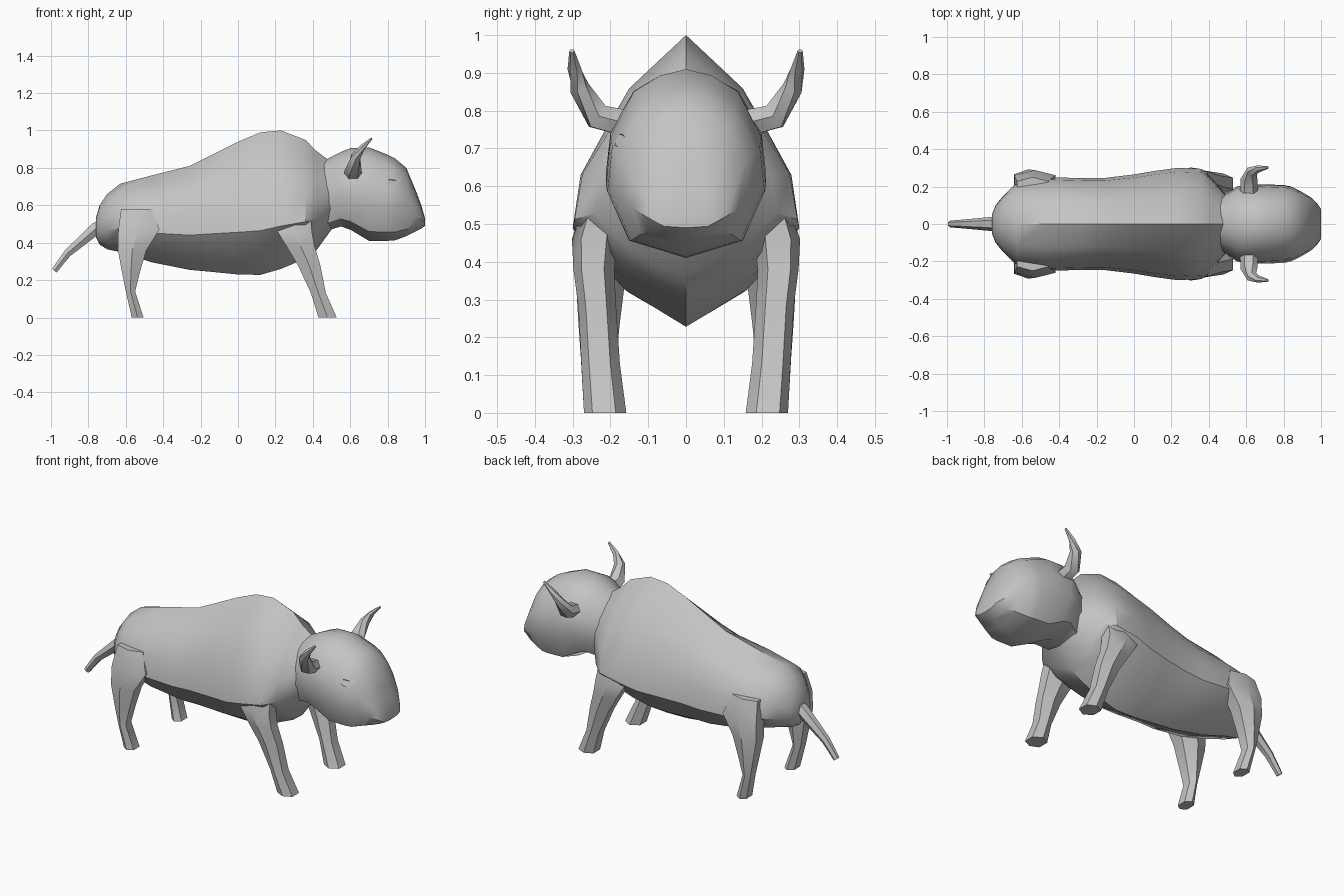
import bpy, bmesh, math
from mathutils import Vector

cube = bpy.data.objects.get("Cube")
if cube:
    bpy.data.objects.remove(cube, do_unlink=True)

hide = bpy.data.materials.new("hide grey")
hide.use_nodes = True
hide.diffuse_color = (0.55, 0.55, 0.55, 1)
bsdf = next(n for n in hide.node_tree.nodes if n.type == 'BSDF_PRINCIPLED')
bsdf.inputs["Base Color"].default_value = hide.diffuse_color
bsdf.inputs["Roughness"].default_value = 0.8


def smooth(obj, angle):
    bpy.ops.object.select_all(action='DESELECT')
    obj.select_set(True)
    bpy.context.view_layer.objects.active = obj
    bpy.ops.object.shade_smooth_by_angle(angle=math.radians(angle))


def loft(name, rings, angle=35):
    """Skin a closed tube through rings of equal vertex count."""
    bm = bmesh.new()
    loops = [[bm.verts.new(p) for p in ring] for ring in rings]
    n = len(loops[0])
    for a, b in zip(loops, loops[1:]):
        for i in range(n):
            j = (i + 1) % n
            bm.faces.new((a[i], a[j], b[j], b[i]))
    bm.faces.new(loops[0])
    bm.faces.new(loops[-1])
    bmesh.ops.recalc_face_normals(bm, faces=bm.faces)
    mesh = bpy.data.meshes.new(name)
    bm.to_mesh(mesh)
    bm.free()
    mesh.materials.append(hide)
    obj = bpy.data.objects.new(name, mesh)
    bpy.context.collection.objects.link(obj)
    smooth(obj, angle)
    return obj


def section(x, top, bottom, w, half):
    """Symmetric ring from a half profile of (width, depth) fractions."""
    right = [(x, w * u, top - (top - bottom) * v) for u, v in half]
    left = [(x, -y, z) for x, y, z in reversed(right[1:-1])]
    return right + left


def tube(name, path, sides=6, flat=1.0):
    """Tapered tube through (x, y, z, radius) points."""
    pts = [Vector(p[:3]) for p in path]
    rings = []
    for i, p in enumerate(pts):
        d = pts[min(i + 1, len(pts) - 1)] - pts[max(i - 1, 0)]
        q = d.to_track_quat('Z', 'Y')
        r = path[i][3]
        rings.append([p + q @ Vector((r * math.cos(k * math.tau / sides),
                                      r * flat * math.sin(k * math.tau / sides), 0))
                      for k in range(sides)])
    return loft(name, rings, 50)


# Body: ridged hump at the shoulders, rounder over the rump
ridged = [(0, 0), (.5, .19), (.7, .33), (.93, .5), (1, .69), (.57, .87), (0, 1)]
rounded = [(0, 0), (.48, .08), (.78, .22), (.96, .42), (1, .65), (.65, .88), (0, 1)]
body = [  # x, top, bottom, half width, ridge amount
    (-.76, .53, .43, .05, 0), (-.74, .60, .39, .10, 0), (-.70, .66, .365, .15, .1),
    (-.63, .715, .35, .22, .2), (-.46, .76, .295, .25, .3), (-.26, .81, .255, .245, .4),
    (-.15, .865, .245, .247, .6), (0, .94, .23, .265, .8), (.12, .99, .228, .285, 1),
    (.23, 1.0, .26, .30, 1), (.36, .95, .315, .295, 1), (.42, .89, .36, .24, .8),
    (.50, .83, .47, .145, .4)]
rings = []
for x, top, bottom, w, t in body:
    half = [(a[0] * t + b[0] * (1 - t), a[1] * t + b[1] * (1 - t))
            for a, b in zip(ridged, rounded)]
    rings.append(section(x, top, bottom, w, half))
loft("body", rings)

# Head
face = [(0, 0), (.33, .035), (.65, .12), (.94, .36), (1, .62), (.72, .9), (0, 1)]
skull = [(.42, .80, .50, .13), (.48, .85, .465, .155), (.55, .885, .487, .20),
         (.60, .905, .47, .212), (.70, .91, .41, .212), (.80, .87, .41, .208),
         (.84, .85, .413, .20), (.90, .80, .435, .17), (.95, .68, .46, .14),
         (.98, .60, .475, .11), (1.0, .53, .49, .08)]
head = loft("head", [section(x, t, b, w, face) for x, t, b, w in skull], 40)

# Shallow eye socket on the right side of the head
cutter = tube("eye_cutter", [(.79, -.20, .74, .015), (.82, -.20, .735, .032),
                             (.86, -.19, .73, .03), (.89, -.18, .715, .012)])
mod = head.modifiers.new("eye_socket", 'BOOLEAN')
mod.object = cutter
mod.solver = 'EXACT'
graph = bpy.context.evaluated_depsgraph_get()
carved = bpy.data.meshes.new_from_object(head.evaluated_get(graph))
head.modifiers.clear()
head.data = carved
bpy.data.objects.remove(cutter, do_unlink=True)
smooth(head, 40)

# Legs: rows of back x, front x, inner y, outer y, z
outline = [(1, .25), (1, .8), (.5, 1), (0, .8), (0, .25), (.5, 0)]
legs = {
    "front_leg": [(.27, .385, .16, .25, .62), (.21, .395, .18, .302, .46),
                  (.26, .41, .19, .298, .38), (.32, .44, .185, .285, .28),
                  (.39, .47, .175, .277, .13), (.43, .528, .158, .27, 0)],
    "hind_leg": [(-.625, -.46, .14, .25, .58), (-.64, -.42, .15, .288, .47),
                 (-.642, -.49, .16, .292, .36), (-.62, -.525, .175, .285, .24),
                 (-.60, -.55, .185, .278, .14), (-.568, -.505, .17, .27, 0)]}
for side, s in (("left", -1), ("right", 1)):
    for part, rows in legs.items():
        loft(part + "_" + ("a" if s < 0 else "b"),
             [[(xb + (xf - xb) * u, s * (yi + (yo - yi) * v), z) for u, v in outline]
              for xb, xf, yi, yo, z in rows], 32)

# Horns sweep out, then up and forward
for tag, s in (("a", -1), ("b", 1)):
    tube("horn_" + tag, [(.615, s * .15, .765, .048), (.615, s * .235, .785, .046),
                         (.63, s * .282, .86, .030), (.665, s * .295, .91, .019),
                         (.715, s * .302, .958, .007)], 6, .85)

# Tail
tube("tail", [(-.70, 0, .50, .05), (-.76, 0, .475, .038), (-.91, 0, .345, .024),
              (-.945, 0, .30, .021), (-.982, 0, .25, .018)])
